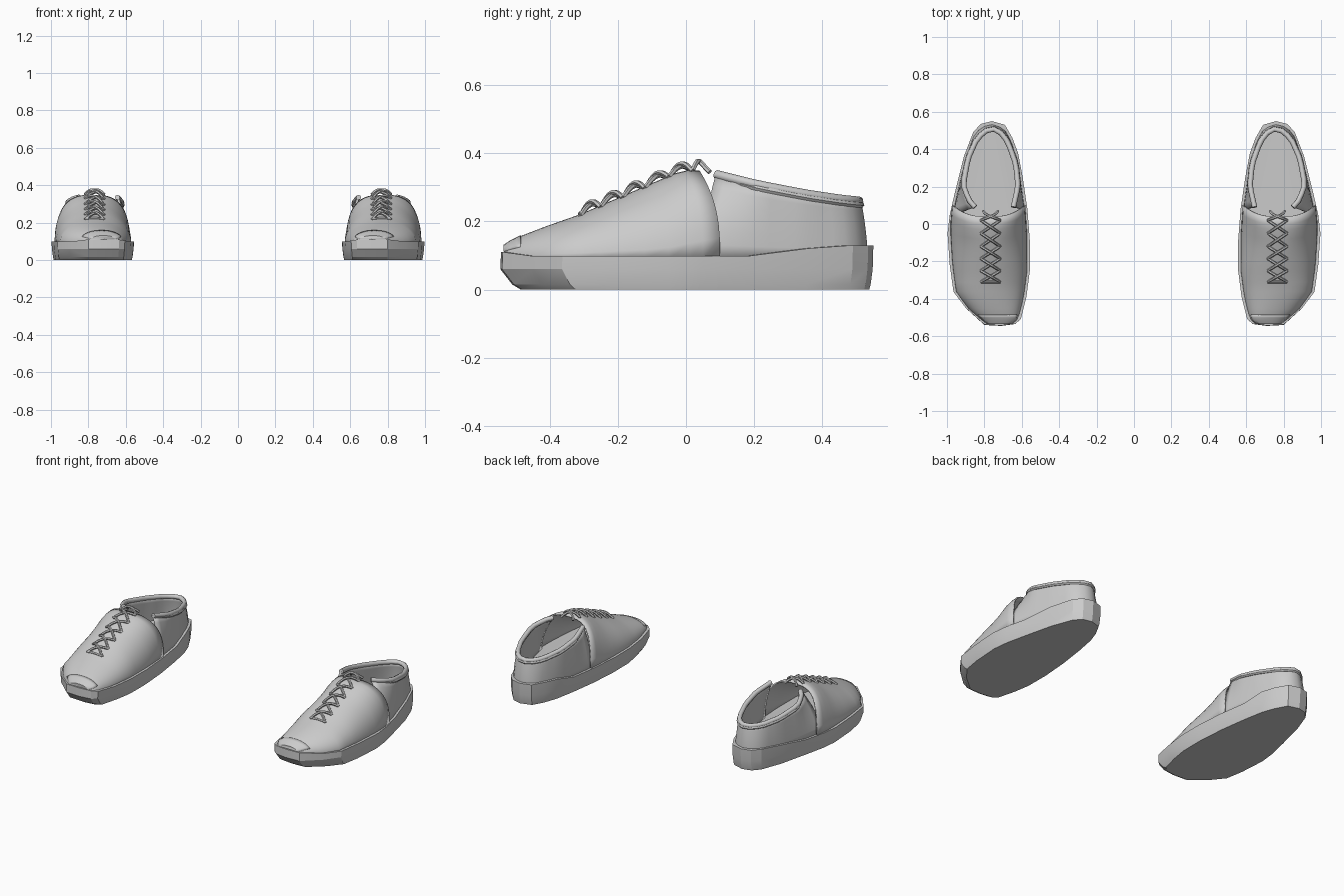
import bpy, bmesh, math
from mathutils import Vector

if "Cube" in bpy.data.objects:
    bpy.data.objects.remove(bpy.data.objects["Cube"])

grey = bpy.data.materials.new("light grey")
grey.diffuse_color = (0.6, 0.6, 0.6, 1)
grey.use_nodes = True
grey.node_tree.nodes["Principled BSDF"].inputs["Base Color"].default_value = grey.diffuse_color

# Sole outline of one shoe, split into inner and outer side, toe to heel (y, x)
INNER = [(-.535, .635), (-.51, .605), (-.39, .575), (-.25, .557), (-.1, .556), (.08, .57),
         (.25, .595), (.38, .62), (.46, .65), (.53, .69)]
OUTER = [(-.54, .8), (-.45, .9), (-.364, .965), (-.22, .985), (-.05, .997), (.05, .985),
         (.18, .955), (.36, .91), (.49, .86), (.535, .82)]
OUTLINE = ([(.71, -.545)] + [(x, y) for y, x in OUTER] + [(.76, .55)]
           + [(x, y) for y, x in reversed(INNER)])
RIDGE = [(-.54, .118), (-.53, .13), (-.485, .153), (-.415, .18), (-.31, .217), (-.137, .292),
         (-.03, .338), (.0, .345), (.1, .345)]
SOLE_TOP = [(-.55, .112), (-.48, .098), (.285, .098), (.39, .13), (.55, .13)]
COLLAR = [(.645, .09, .335), (.62, .2, .308), (.632, .32, .283), (.675, .44, .264),
          (.715, .49, .26), (.755, .51, .26), (.8, .495, .26), (.842, .45, .265),
          (.887, .35, .28), (.913, .21, .307), (.885, .13, .327), (.85, .09, .337)]


def interp(table, v):
    for (a, fa), (b, fb) in zip(table, table[1:]):
        if v <= b:
            return fa + (fb - fa) * max(0, (v - a) / (b - a))
    return table[-1][1]


def resample(points, count):
    pts = [Vector(p) for p in points]
    dist = [0]
    for a, b in zip(pts, pts[1:]):
        dist.append(dist[-1] + (b - a).length)
    out = []
    for i in range(count):
        d = dist[-1] * i / (count - 1)
        out.append(Vector([interp([(s, p[k]) for s, p in zip(dist, pts)], d)
                           for k in range(len(pts[0]))]))
    return out


def finish(obj, angle):
    bpy.ops.object.select_all(action='DESELECT')
    obj.select_set(True)
    bpy.context.view_layer.objects.active = obj
    bpy.ops.object.shade_smooth_by_angle(angle=math.radians(angle))
    obj.modifiers.new("pair", 'MIRROR').use_mirror_merge = False


def loft(name, rings, closed=False, cap_first=False, cap_last=False, thick=0, angle=35):
    bm = bmesh.new()
    rows = [[bm.verts.new(p) for p in r] for r in rings]
    n = len(rows[0])
    for a, b in zip(rows, rows[1:]):
        for i in range(n if closed else n - 1):
            j = (i + 1) % n
            bm.faces.new((a[i], a[j], b[j], b[i]))
    if cap_first:
        bm.faces.new(rows[0])
    if cap_last:
        bm.faces.new(rows[-1])
    bmesh.ops.recalc_face_normals(bm, faces=bm.faces)
    mesh = bpy.data.meshes.new(name)
    bm.to_mesh(mesh)
    bm.free()
    mesh.materials.append(grey)
    obj = bpy.data.objects.new(name, mesh)
    bpy.context.collection.objects.link(obj)
    if thick:
        mod = obj.modifiers.new("thickness", 'SOLIDIFY')
        mod.thickness, mod.offset = thick, 0
    finish(obj, angle)


def tubes(name, paths, radius, resolution=1, smooth=False):
    cu = bpy.data.curves.new(name, 'CURVE')
    cu.dimensions, cu.bevel_depth, cu.bevel_resolution = '3D', radius, resolution
    cu.use_fill_caps = True
    for path in paths:
        sp = cu.splines.new('NURBS' if smooth else 'POLY')
        sp.points.add(len(path) - 1)
        for p, co in zip(sp.points, path):
            p.co = (*co, 1)
        if smooth:
            sp.use_endpoint_u, sp.order_u, sp.resolution_u = True, 3, 4
    cu.materials.append(grey)
    obj = bpy.data.objects.new(name, cu)
    bpy.context.collection.objects.link(obj)
    bpy.ops.object.select_all(action='DESELECT')
    obj.select_set(True)
    bpy.context.view_layer.objects.active = obj
    bpy.ops.object.convert(target='MESH')
    finish(bpy.context.object, 50)


# Thick faceted sole, undercut at the toe
def sole_ring(z, side, toe):
    ring = []
    for x, y in OUTLINE:
        d = toe if y < -.3 else side
        ring.append((.775 + (x - .775) * (1 - side / .22), y * (1 - d / .545),
                     interp(SOLE_TOP, y) if z is None else z))
    return ring


loft("sole", [sole_ring(0, .012, .06), sole_ring(.015, .008, .035), sole_ring(.06, .002, 0),
              sole_ring(None, 0, .002), sole_ring(None, .03, .03)],
     closed=True, cap_first=True, cap_last=True, angle=20)

# Arched front of the upper, as cross-sections along the shoe
BASE_Z = .09


def section(y):
    xl, xr = interp(INNER, y) + .018, interp(OUTER, y) - .018
    n = interp([(-.53, 2.3), (-.4, 2), (-.1, 2), (.1, 3.2)], y)
    return (xl + xr) / 2, (xr - xl) / 2, n, interp(RIDGE, y)


def surface_z(x, y):
    c, w, n, h = section(y)
    return BASE_Z + (h - BASE_Z) * (1 - min(1, abs((x - c) / w)) ** n) ** (1 / n)


def arch(y, grow=0, start=0, end=math.pi, steps=24):
    c, w, n, h = section(y)
    pts = []
    for i in range(steps + 1):
        t = start + (end - start) * i / steps
        co, si = math.cos(t), max(0, math.sin(t))
        slide = .06 * co * co * max(0, (y + .2) / .24)
        pts.append((c + math.copysign(abs(co) ** (2 / n), co) * (w + grow), y + slide,
                    BASE_Z + si ** (2 / n) * (h - BASE_Z + grow)))
    return pts


stations = [-.53, -.515, -.485, -.45, -.415, -.36, -.31, -.25, -.19, -.137, -.08, -.03, 0, .04]
loft("vamp", [arch(y) for y in stations], cap_first=True, thick=.008, angle=50)
loft("toe_cap", [arch(y, .005, .5, math.pi - .5, 12) for y in (-.534, -.515, -.5, -.485)],
     cap_first=True, thick=.004, angle=50)

# Rear walls wrapping the heel, open at the top
base = [(x, y) for y, x in INNER if y > .06] + [(.76, .55)] + [(x, y) for y, x in reversed(OUTER) if y > .04]
base = [(.775 + (x - .775) * .9, y - .02 * max(0, y) / .5) for x, y in base]
count = 28
low, high = resample(base, count), resample(COLLAR, count)
walls = []
for k in range(7):
    t = k / 6
    walls.append([(b.x + (h.x - b.x) * t ** 1.7, b.y + (h.y - b.y) * t ** 1.7,
                   BASE_Z + (h.z - BASE_Z) * t) for b, h in zip(low, high)])
loft("heel_quarter", walls, thick=.012, angle=50)

# Padded collar with a thinner lip below it on the outside
rim = resample(COLLAR, 24)
tubes("collar", [rim], .014, 2)
tubes("collar_lip", [[(.768 + (p.x - .768) * 1.05, p.y + .008, p.z - .011) for p in rim]], .009, 1)

# Criss-cross laces arched over the front, with a bar at the bottom and a loose loop on top
eyelets = [-.31, -.25, -.185, -.12, -.05, .02]
MID, HALF = .767, .052
laces = []
for i, (a, b) in enumerate(zip(eyelets, eyelets[1:])):
    for s in (-1, 1):
        path = []
        for k in range(7):
            t = k / 6
            x, y = MID + s * HALF * (2 * t - 1), a + (b - a) * t
            lift = .004 + (.02 + .004 * s) * math.sin(math.pi * t)
            path.append((x, y, surface_z(x, y) + lift))
        laces.append(path)
laces.append([(MID + HALF * u, -.31, surface_z(MID + HALF * u, -.31) + .006) for u in (-1, -.5, 0, .5, 1)])
for s in (-1, 1):
    laces.append([(MID + s * HALF, .02, .35), (MID + s * .03, .03, .375), (MID, .04, .378),
                  (MID - s * .03, .055, .36), (MID - s * .04, .07, .345)])
tubes("laces", laces, .0075, 1, smooth=True)
